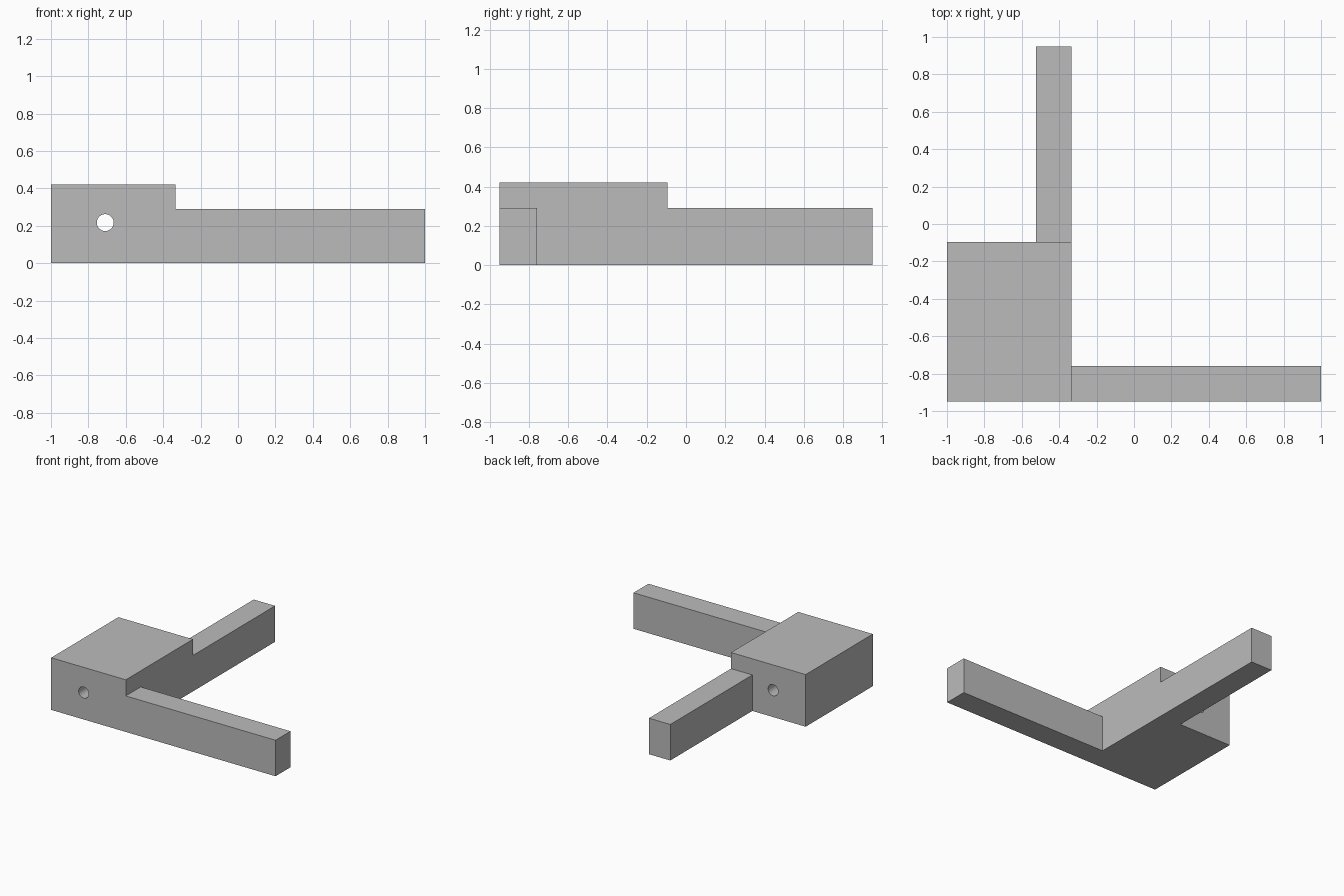
import bpy
from math import pi

cube = bpy.data.objects.get("Cube")
if cube:
    bpy.data.objects.remove(cube, do_unlink=True)

grey = bpy.data.materials.new("plain_grey")
grey.use_nodes = True
colour = (0.5, 0.5, 0.5, 1)
grey.diffuse_color = colour
grey.node_tree.nodes["Principled BSDF"].inputs["Base Color"].default_value = colour


def box(name, low, high):
    """Box between two opposite corners."""
    centre = [(a + b) / 2 for a, b in zip(low, high)]
    bpy.ops.mesh.primitive_cube_add(size=1, location=centre)
    obj = bpy.context.object
    obj.name = name
    obj.scale = [b - a for a, b in zip(low, high)]
    bpy.ops.object.transform_apply(location=True, rotation=True, scale=True)
    obj.data.materials.append(grey)
    return obj


def combine(target, other, operation):
    """Apply a boolean to the target and discard the other solid."""
    other.hide_render = True
    mod = target.modifiers.new(operation.lower(), "BOOLEAN")
    mod.operation = operation
    mod.solver = "EXACT"
    mod.object = other
    bpy.context.view_layer.objects.active = target
    bpy.ops.object.modifier_apply(modifier=mod.name)
    bpy.data.objects.remove(other, do_unlink=True)


left, right = -1, -0.335        # sides of the corner block
front, back = -0.95, -0.095     # its front and back
arm_height, arm_width = 0.29, 0.19

# Corner block
bracket = box("corner_bracket", (left, front, 0), (right, back, 0.42))

# Side arm flush with the front, rear arm flush with the block's left side
side_arm = box("side_arm", (right - 0.1, front, 0), (1, front + arm_width, arm_height))
rear_arm = box("rear_arm", (right - arm_width, back - 0.1, 0), (right, 0.95, arm_height))
for arm in (side_arm, rear_arm):
    combine(bracket, arm, "UNION")

# Round hole through the block from front to back
bpy.ops.mesh.primitive_cylinder_add(vertices=48, radius=0.045, depth=1.2,
                                    location=(-0.71, (front + back) / 2, 0.217),
                                    rotation=(pi / 2, 0, 0))
drill = bpy.context.object
drill.data.materials.append(grey)
combine(bracket, drill, "DIFFERENCE")

# Smooth bore with crisp edges
bpy.ops.object.select_all(action="DESELECT")
bracket.select_set(True)
bpy.context.view_layer.objects.active = bracket
bpy.ops.object.shade_smooth_by_angle()
